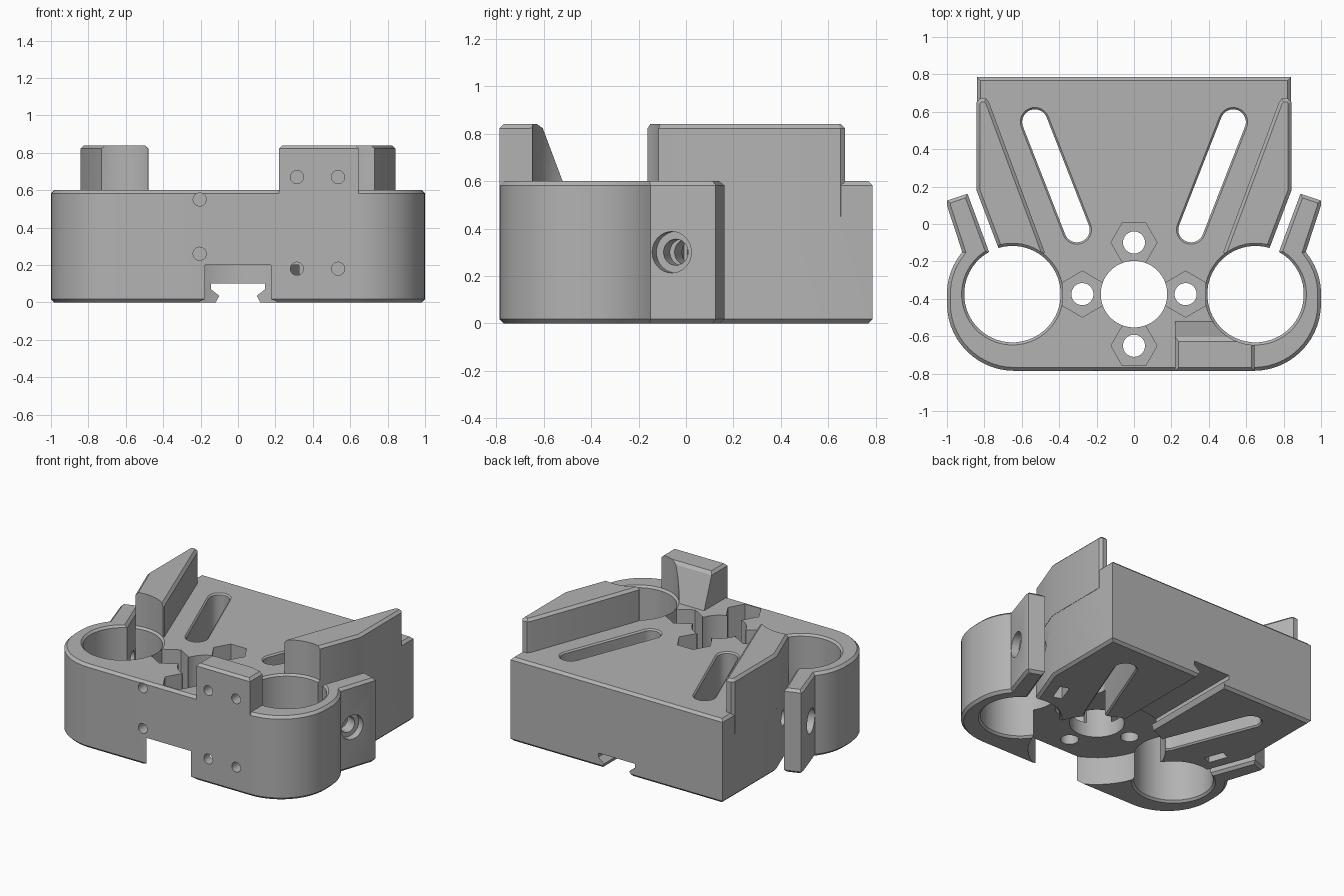
import bpy, bmesh
from math import sin, cos, pi, radians
from mathutils import Vector

if "Cube" in bpy.data.objects:
    bpy.data.objects.remove(bpy.data.objects["Cube"])

grey = bpy.data.materials.new("plain grey")
grey.use_nodes = True
grey.diffuse_color = (0.45, 0.45, 0.45, 1)
grey.node_tree.nodes["Principled BSDF"].inputs["Base Color"].default_value = (0.45, 0.45, 0.45, 1)

TOP, HIGH, BACK = 0.60, 0.84, 0.785
RING = (0.65, -0.375)          # clamp ring centre
HUB = (0, -0.375)              # centre of the round socket


def loft(name, rings, top=0, bottom=0):
    """Closed solid through matching rings, with optional end chamfers."""
    bm = bmesh.new()
    loops = [[bm.verts.new(p) for p in ring] for ring in rings]
    n = len(loops[0])
    for a, b in zip(loops, loops[1:]):
        for i in range(n):
            j = (i + 1) % n
            bm.faces.new((a[i], a[j], b[j], b[i]))
    low, high = bm.faces.new(loops[0][::-1]), bm.faces.new(loops[-1])
    bmesh.ops.recalc_face_normals(bm, faces=bm.faces)
    edges = {}
    for face, size in ((low, bottom), (high, top)):
        if size:
            edges.setdefault(size, []).extend(face.edges)
    for size, group in edges.items():
        bmesh.ops.bevel(bm, geom=group, offset=size, segments=1,
                        profile=0.5, affect='EDGES')
    mesh = bpy.data.meshes.new(name)
    bm.to_mesh(mesh)
    bm.free()
    mesh.materials.append(grey)
    obj = bpy.data.objects.new(name, mesh)
    bpy.context.collection.objects.link(obj)
    return obj


def flat(points, z):
    return [(x, y, z) for x, y in points]


def arc(c, r, start, end, n=14):
    angles = [radians(start + (end - start) * i / n) for i in range(n + 1)]
    return [(c[0] + r * cos(a), c[1] + r * sin(a)) for a in angles]


def mirror(points, side):
    return [(x * side, y) for x, y in points][::side]


def combine(tool, operation):
    """Apply a boolean with a helper solid, then drop the helper."""
    tool.hide_render = True
    mod = body.modifiers.new(tool.name, 'BOOLEAN')
    mod.operation, mod.solver, mod.object = operation, 'EXACT', tool
    bpy.context.view_layer.objects.active = body
    bpy.ops.object.modifier_apply(modifier=mod.name)
    bpy.data.objects.remove(tool)


def cut(name, rings):
    combine(loft(name, rings), 'DIFFERENCE')


def capsule(a, b, r, n=24):
    """Outline of a slot from a to b; a circle when a equals b."""
    a, b = Vector(a), Vector(b)
    d = (b - a).normalized() if a != b else Vector((0, 1))
    s = Vector((d.y, -d.x))
    turn = [(i + 0.5) * pi / n for i in range(n)]
    return ([b + s * r * cos(t) + d * r * sin(t) for t in turn] +
            [a - s * r * cos(t) - d * r * sin(t) for t in turn])


def cut_slot(name, a, b, r, z0, z1, flare=0):
    """Vertical round or slotted hole whose mouths may be chamfered."""
    steps = [(r, z0 - 0.1), (r, z1 + 0.1)]
    if flare:
        steps = [(r + flare, z0 - 0.1), (r + flare, z0), (r, z0 + flare),
                 (r, z1 - flare), (r + flare, z1), (r + flare, z1 + 0.02)]
    cut(name, [flat(capsule(a, b, q), z) for q, z in steps])


def cut_bore(name, start, direction, length, r, n=32):
    """Horizontal round hole."""
    p, d = Vector(start), Vector(direction).normalized()
    side, up = d.cross(Vector((0, 0, 1))), Vector((0, 0, 1))
    cut(name, [[p + d * t + side * r * cos(2 * pi * i / n) + up * r * sin(2 * pi * i / n)
                for i in range(n)] for t in (0, length)])


# Body outline with rounded clamp lobes, ears and slanted clamp gaps
half = (arc((0.64, -0.425), 0.36, -90, 0) + arc(RING, 0.35, 4, 40, 8) +
        [(1.0, 0.1), (1.0, 0.125), (0.89, 0.162), (0.76, -0.19), (0.70, -0.19),
         (0.84, 0.18), (0.84, BACK)])
outline = half + mirror(half, -1)
body = loft("mount_body", [flat(outline, 0), flat(outline, TOP)], 0.018, 0.018)

# Raised side walls
wall = [(0.842, 0.18), (0.842, 0.65), (0.825, 0.67), (0.79, 0.67), (0.775, 0.65),
        (0.478, -0.15), (0.5, -0.22), (0.69, -0.22)]
for side in (1, -1):
    pts = mirror(wall, side)
    combine(loft("side_wall", [flat(pts, 0.45), flat(pts, HIGH)], 0.018), 'UNION')

# Raised front block with a sloping back
front = -BACK - 0.001


def block(y, z):
    return flat([(0.22, front), (0.645, front), (0.645, y), (0.22, y)], z)


combine(loft("front_block", [block(-0.4825, 0.5), block(-0.61, HIGH)], 0.018), 'UNION')

# Clamp holes, long slots and clamp screws on both sides
for side in (1, -1):
    ring = (RING[0] * side, RING[1])
    cut_slot("clamp_hole", ring, ring, 0.258, 0, TOP, 0.014)
    cut_slot("wall_clearance", ring, ring, 0.272, TOP + 0.1, HIGH + 0.1)
    cut_slot("long_slot", (0.305 * side, -0.03), (0.53 * side, 0.545), 0.068, 0, TOP, 0.01)

    inward = Vector((-0.94 * side, 0.342, 0))
    head = Vector((0.947 * side, -0.06, 0.3))
    cut_bore("screw_head", head - inward * 0.1, inward, 0.15, 0.087)
    cut_bore("screw_hole", head, inward, 0.42, 0.055)

    nut = head + inward * 0.31
    across = Vector((0.342 * side, 0.94, 0))
    corners = [nut + inward * u * 0.032 + across * v * 0.07
               for u, v in ((1, 1), (-1, 1), (-1, -1), (1, -1))]
    cut("nut_trap", [flat([c.xy for c in corners], z) for z in (-0.1, 0.38)])

# Round socket underneath, open at the front, and its centre hole
cut_slot("round_socket", HUB, HUB, 0.447, 0, 0.1)
cut_slot("centre_hole", HUB, HUB, 0.178, 0, TOP)

# Four screw holes with hexagonal pockets
for k in range(4):
    a = k * pi / 2
    p = (HUB[0] + 0.276 * cos(a), HUB[1] + 0.276 * sin(a))
    cut_slot("hub_screw", p, p, 0.059, 0, TOP)
    hexagon = [(p[0] + 0.123 * cos(a + pi / 6 + i * pi / 3),
                p[1] + 0.123 * sin(a + pi / 6 + i * pi / 3)) for i in range(6)]
    cut("hex_pocket", [flat(hexagon, 0.3), flat(hexagon, 0.7)])

# Dovetail groove underneath, running out of the back
groove = [(0.13, -0.02), (0.10, 0.035), (0.145, 0.07), (0.145, 0.1)]
groove += mirror(groove, -1)
cut("dovetail_groove", [[(x, y, z) for x, z in groove] for y in (-0.3, 1)])

# Small pin holes in the front face
pins = [(-0.205, 0.55), (-0.205, 0.26)] + [(x, z) for x in (0.315, 0.535) for z in (0.18, 0.67)]
for x, z in pins:
    cut_bore("pin_hole", (x, -0.9, z), (0, 1, 0), 0.22, 0.035, 24)

# Smooth round walls, sharp edges kept
bpy.ops.object.select_all(action='DESELECT')
body.select_set(True)
bpy.context.view_layer.objects.active = body
bpy.ops.object.shade_smooth_by_angle(angle=radians(25))
